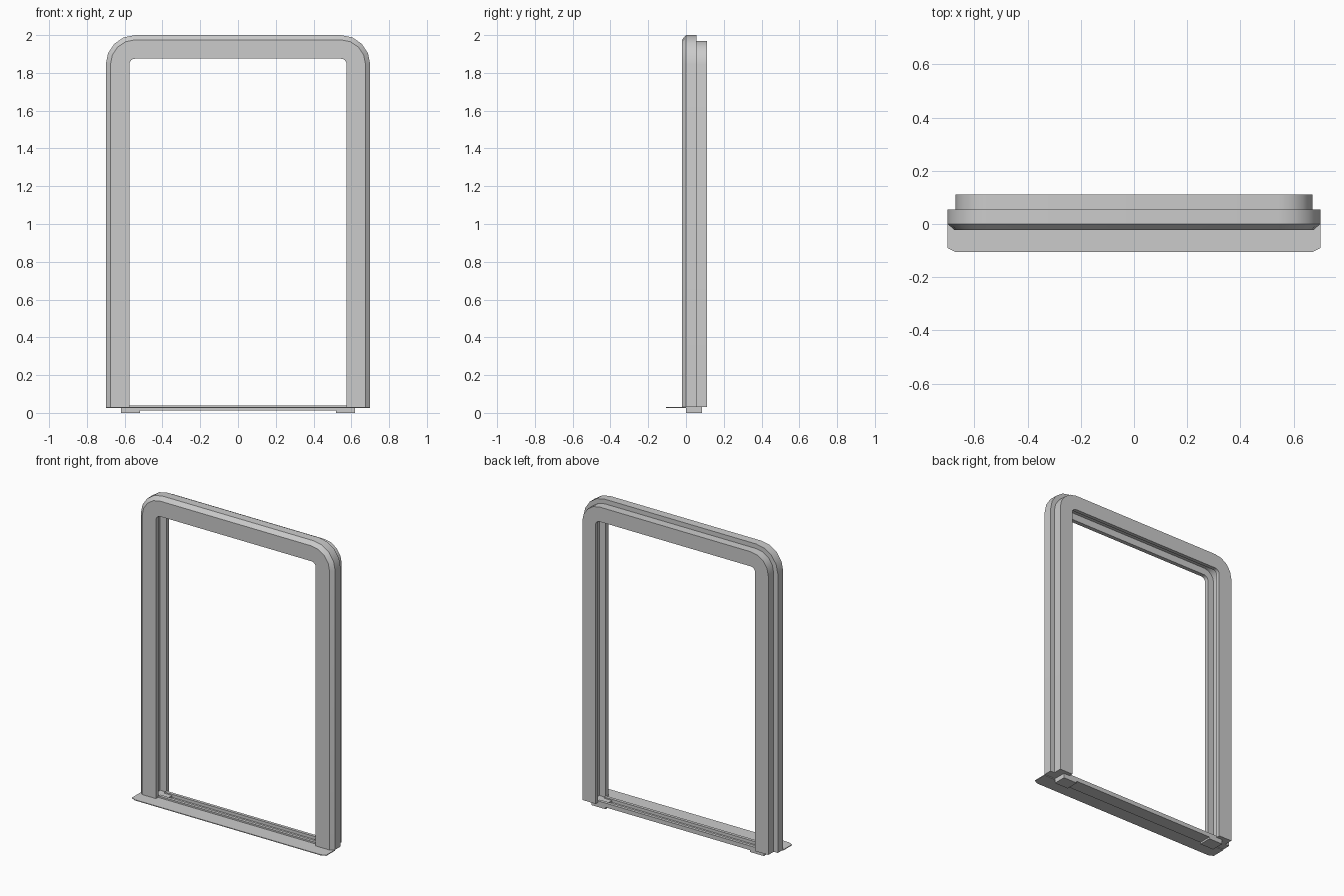
import bpy, bmesh, math

cube = bpy.data.objects.get("Cube")
if cube:
    bpy.data.objects.remove(cube, do_unlink=True)

# One plain grey for everything
grey = bpy.data.materials.new("light grey")
grey.use_nodes = True
colour = (0.6, 0.6, 0.6, 1)
grey.diffuse_color = colour
grey.node_tree.nodes["Principled BSDF"].inputs["Base Color"].default_value = colour

HALF, TOP, FOOT = 0.70, 2.0, 0.03
RADIUS, STEPS = 0.155, 4


def finish(name, bm):
    bmesh.ops.recalc_face_normals(bm, faces=bm.faces)
    mesh = bpy.data.meshes.new(name)
    bm.to_mesh(mesh)
    bm.free()
    obj = bpy.data.objects.new(name, mesh)
    mesh.materials.append(grey)
    bpy.context.collection.objects.link(obj)
    bpy.ops.object.select_all(action="DESELECT")
    obj.select_set(True)
    bpy.context.view_layer.objects.active = obj
    bpy.ops.object.shade_smooth_by_angle(angle=math.radians(30))
    return obj


def box(name, x, y, z):
    """Box from (min, max) pairs."""
    bm = bmesh.new()
    bmesh.ops.create_cube(bm, size=1)
    for v in bm.verts:
        v.co = [sum(p) / 2 + c * (p[1] - p[0]) for c, p in zip(v.co, (x, y, z))]
    return finish(name, bm)


def arch_path(inset):
    """Upside-down U, inset from the outer outline, as (x, z) points."""
    r = RADIUS - inset
    cx, cz = HALF - RADIUS, TOP - RADIUS
    right = [(HALF - inset, FOOT)]
    for i in range(STEPS + 1):
        a = math.pi / 2 * i / STEPS
        right.append((cx + r * math.cos(a), cz + r * math.sin(a)))
    return right + [(-x, z) for x, z in reversed(right)]


# Frame: stepped section with a door slot, swept around the arch (inset, y)
section = [(0.025, -0.022), (0, 0), (0, 0.055), (0.03, 0.055), (0.03, 0.11),
           (0.125, 0.11), (0.125, 0.085), (0.08, 0.085), (0.08, 0.005),
           (0.125, 0.005), (0.125, -0.022)]
bm = bmesh.new()
loops = [[bm.verts.new((x, y, z)) for x, z in arch_path(d)] for d, y in section]
for a, b in zip(loops, loops[1:] + loops[:1]):
    for i in range(len(a) - 1):
        bm.faces.new((a[i], a[i + 1], b[i + 1], b[i]))
for end in (0, -1):
    bm.faces.new([loop[end] for loop in loops])
finish("door_frame", bm)

# Threshold plate: thin lip with clipped front corners
bm = bmesh.new()
outline = [(-0.70, 0), (-0.70, -0.09), (-0.67, -0.105),
           (0.67, -0.105), (0.70, -0.09), (0.70, 0)]
base = bm.faces.new([bm.verts.new((x, y, 0.025)) for x, y in outline])
top = bmesh.ops.extrude_face_region(bm, geom=[base])["geom"]
for v in top:
    if isinstance(v, bmesh.types.BMVert):
        v.co.z = 0.03
finish("threshold_plate", bm)

# Sill channel: floor with two rails
box("sill_floor", (-0.575, 0.575), (0, 0.085), (0.012, 0.02))
box("sill_rail_front", (-0.575, 0.575), (0, 0.02), (0.012, 0.04))
box("sill_rail_back", (-0.575, 0.575), (0.065, 0.085), (0.012, 0.04))

# Feet under the slot at each end
for side, s in (("left", 1), ("right", -1)):
    box("foot_" + side, sorted((0.52 * s, 0.62 * s)), (0, 0.085), (0, 0.032))
